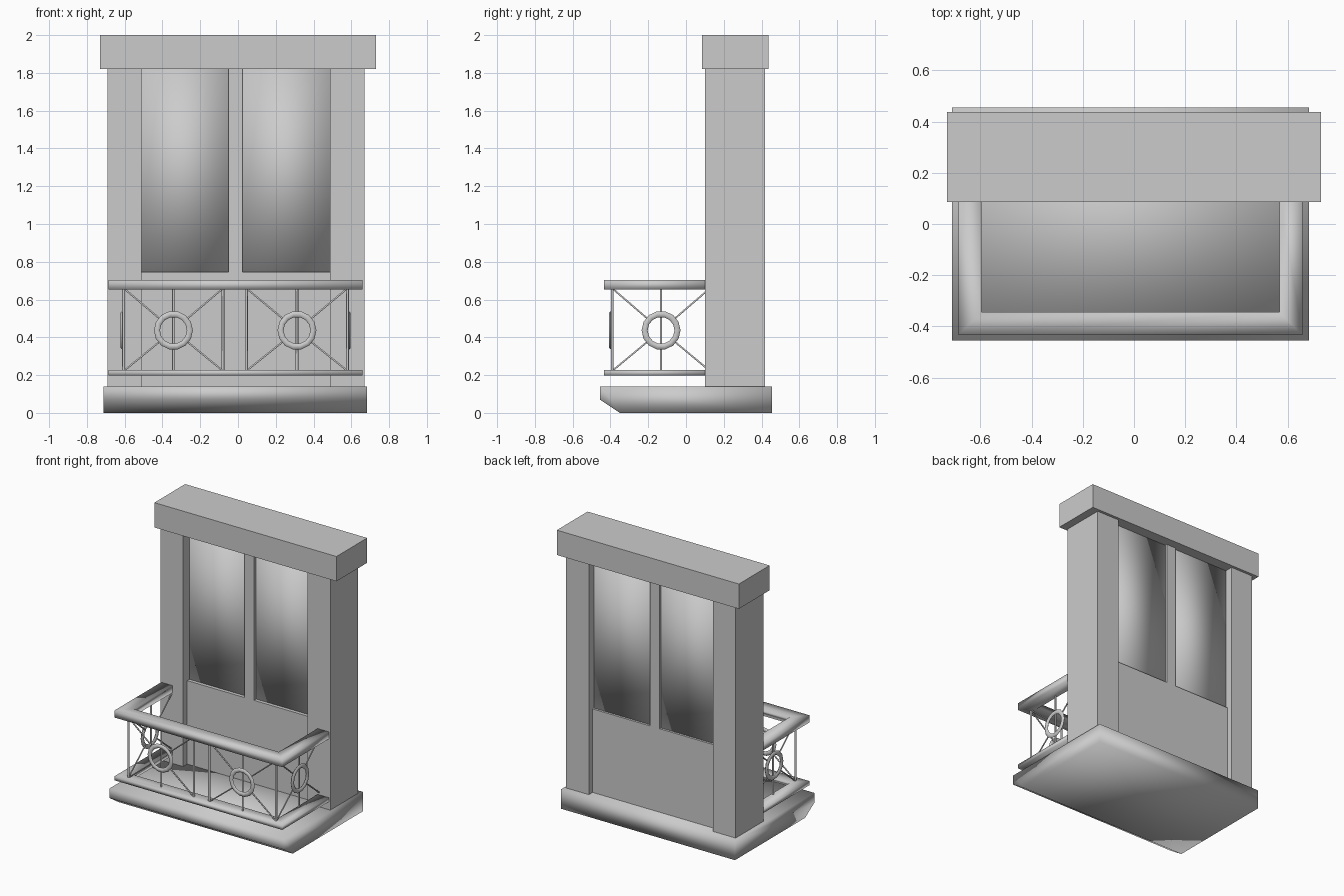
import bpy, bmesh, math
from mathutils import Vector

if "Cube" in bpy.data.objects:
    bpy.data.objects.remove(bpy.data.objects["Cube"])


def make(name, bm, smooth=None):
    bmesh.ops.recalc_face_normals(bm, faces=bm.faces)
    me = bpy.data.meshes.new(name)
    bm.to_mesh(me)
    bm.free()
    ob = bpy.data.objects.new(name, me)
    bpy.context.collection.objects.link(ob)
    if smooth:
        bpy.ops.object.select_all(action='DESELECT')
        ob.select_set(True)
        bpy.context.view_layer.objects.active = ob
        bpy.ops.object.shade_smooth_by_angle(angle=math.radians(smooth))
    return ob


def loft(bm, rings):
    """Skin a list of point rings and cap both ends."""
    vs = [[bm.verts.new(p) for p in r] for r in rings]
    n = len(vs[0])
    for a, b in zip(vs, vs[1:]):
        for i in range(n):
            j = (i + 1) % n
            bm.faces.new((a[i], a[j], b[j], b[i]))
    bm.faces.new(vs[0])
    bm.faces.new(vs[-1][::-1])


def box(name, x0, x1, y0, y1, z0, z1, smooth=None):
    bm = bmesh.new()
    loft(bm, [[(x0, y0, z), (x1, y0, z), (x1, y1, z), (x0, y1, z)] for z in (z0, z1)])
    return make(name, bm, smooth)


def rod(bm, a, b, r, n=6):
    a, b = Vector(a), Vector(b)
    q = (b - a).to_track_quat('Z', 'Y')
    circ = [q @ Vector((r * math.cos(2 * math.pi * i / n), r * math.sin(2 * math.pi * i / n), 0))
            for i in range(n)]
    loft(bm, [[a + c for c in circ], [b + c for c in circ]])


# Floor slab with the front lower edge chamfered, softly shaded all round
prof = [(-0.455, 0.14), (-0.455, 0.07), (-0.35, 0), (0.455, 0), (0.455, 0.14)]
bm = bmesh.new()
loft(bm, [[(x, y, z) for y, z in prof] for x in (-0.711, 0.684)])
make("floor_slab", bm, 180)

# Door surround
box("left_column", -0.69, -0.51, 0.10, 0.417, 0.14, 1.82)
box("right_column", 0.487, 0.67, 0.10, 0.417, 0.14, 1.82)
box("lintel", -0.73, 0.73, 0.085, 0.437, 1.82, 2.0)

# Door: lower panel, centre mullion, two panes
box("door_panel", -0.51, 0.487, 0.147, 0.374, 0.14, 0.745)
box("mullion", -0.05, 0.025, 0.147, 0.374, 0.745, 1.82)
box("left_pane", -0.51, -0.05, 0.172, 0.358, 0.745, 1.82, 180)
box("right_pane", 0.025, 0.487, 0.172, 0.358, 0.745, 1.82, 180)

# Handrail and bottom rail: flat bar swept around three sides with mitres
XL, XR, YF, YB = -0.641, 0.613, -0.389, 0.11


def rail(name, z0, z1, w=0.09):
    bm = bmesh.new()
    rings = [[], [], [], []]
    for o, z in ((w / 2, z0), (w / 2, z1), (-w / 2, z1), (-w / 2, z0)):
        path = [(XL - o, YB), (XL - o, YF - o), (XR + o, YF - o), (XR + o, YB)]
        for ring, (x, y) in zip(rings, path):
            ring.append((x, y, z))
    loft(bm, rings)
    make(name, bm, 180)


rail("hand_rail", 0.652, 0.704)
rail("bottom_rail", 0.197, 0.227)

# Railing panels: ring set slightly outward, upright, four diagonals and end posts
Z0, Z1, ZC = 0.222, 0.66, 0.437


def panel(name, origin, direction, half, out):
    c, d, nrm = Vector(origin), Vector(direction), Vector(out)
    up = Vector((0, 0, 1))
    at = lambda u, z: c + d * u + up * z
    bm = bmesh.new()
    for u, r in ((-half, 0.008), (0, 0.007), (half, 0.008)):
        rod(bm, at(u, Z0), at(u, Z1), r)
    for su in (-1, 1):
        for zz in (Z0, Z1):
            k = Vector((su * half, zz - ZC)).normalized() * 0.088
            rod(bm, at(k.x, ZC + k.y), at(su * half, zz), 0.005)
    make(name + "_bars", bm, 65)
    bm = bmesh.new()
    M, N, R, r = 14, 6, 0.087, 0.016
    vs = [[bm.verts.new(at(0, ZC) + nrm * (0.009 + 0.009 * math.sin(b))
                        + (d * math.cos(a) + up * math.sin(a)) * (R + r * math.cos(b)))
           for b in (2 * math.pi * j / N for j in range(N))]
          for a in (2 * math.pi * i / M for i in range(M))]
    for i in range(M):
        for j in range(N):
            i2, j2 = (i + 1) % M, (j + 1) % N
            bm.faces.new((vs[i][j], vs[i2][j], vs[i2][j2], vs[i][j2]))
    make(name + "_ring", bm, 70)


YP = -0.391
panel("front_left_railing", (-0.342, YP, 0), (1, 0, 0), 0.263, (0, -1, 0))
panel("front_right_railing", (0.312, YP, 0), (1, 0, 0), 0.268, (0, -1, 0))
panel("left_railing", (-0.605, -0.132, 0), (0, 1, 0), 0.259, (-1, 0, 0))
panel("right_railing", (0.58, -0.132, 0), (0, 1, 0), 0.259, (1, 0, 0))
